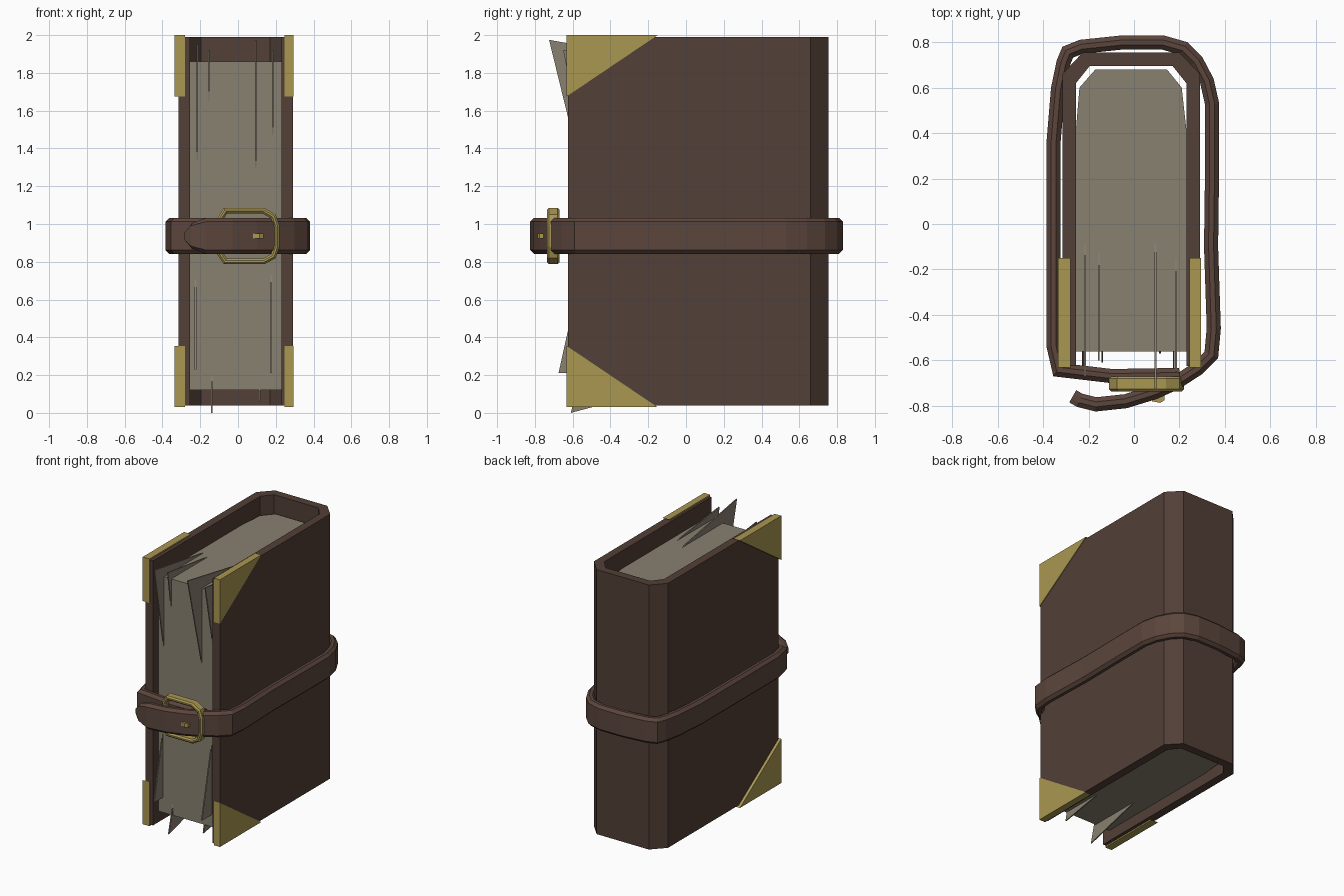
import bpy, bmesh
from mathutils import Vector

if "Cube" in bpy.data.objects:
    bpy.data.objects.remove(bpy.data.objects["Cube"])


def material(name, rgb):
    m = bpy.data.materials.new(name)
    m.diffuse_color = (*rgb, 1)
    m.use_nodes = True
    m.node_tree.nodes["Principled BSDF"].inputs["Base Color"].default_value = m.diffuse_color
    return m


LEATHER = material("leather", (0.085, 0.05, 0.038))
STRAP = material("strap_leather", (0.105, 0.06, 0.045))
PAPER = material("paper", (0.25, 0.22, 0.165))
BRASS = material("brass", (0.40, 0.31, 0.085))


def finish(name, bm, mat):
    bmesh.ops.recalc_face_normals(bm, faces=bm.faces)
    me = bpy.data.meshes.new(name)
    bm.to_mesh(me)
    bm.free()
    me.materials.append(mat)
    ob = bpy.data.objects.new(name, me)
    bpy.context.collection.objects.link(ob)
    return ob


def prism(name, pts, lo, hi, axis, mat):
    """Extrude a 2D outline along z (pts are x,y) or x (pts are y,z)."""
    bm = bmesh.new()

    def place(p, h):
        return (p[0], p[1], h) if axis == 'z' else (h, p[0], p[1])
    a = [bm.verts.new(place(p, lo)) for p in pts]
    b = [bm.verts.new(place(p, hi)) for p in pts]
    bm.faces.new(a)
    bm.faces.new(b)
    for i in range(len(pts)):
        j = (i + 1) % len(pts)
        bm.faces.new((a[i], a[j], b[j], b[i]))
    return finish(name, bm, mat)


def sweep(name, path, section, place, mat, closed=False, scales=None):
    """Sweep (depth, height) points along a clockwise outer path with mitred corners."""
    path = [Vector(p) for p in path]
    n, rings = len(path), []
    bm = bmesh.new()
    for i, p in enumerate(path):
        dirs = []
        if closed or i > 0:
            dirs.append((p - path[i - 1]).normalized())
        if closed or i < n - 1:
            dirs.append((path[(i + 1) % n] - p).normalized())
        normals = [Vector((d.y, -d.x)) for d in dirs]
        nrm = sum(normals, Vector((0, 0))) / len(normals)
        nrm = nrm / max(nrm.length_squared, 0.5)
        s = scales.get(i - n, 1) if scales else 1
        rings.append([bm.verts.new(place(p + nrm * d, h * s)) for d, h in section])
    m = len(section)
    for i in range(n if closed else n - 1):
        a, b = rings[i], rings[(i + 1) % n]
        for k in range(m):
            l = (k + 1) % m
            bm.faces.new((a[k], a[l], b[l], b[k]))
    if not closed:
        bm.faces.new(rings[0])
        bm.faces.new(rings[-1])
    return finish(name, bm, mat)


def bevelled(depth, half, c):
    return [(0, -half + c), (0, half - c), (c, half), (depth - c, half),
            (depth, half - c), (depth, -half + c), (depth - c, -half), (c, -half)]


# Cover: U-shaped shell with chamfered spine
prism("cover", [(-0.315, -0.625), (-0.315, 0.66), (-0.225, 0.755), (0.2, 0.755),
                (0.29, 0.66), (0.29, -0.625), (0.23, -0.625), (0.23, 0.62),
                (0.17, 0.695), (-0.195, 0.695), (-0.255, 0.62), (-0.255, -0.625)],
      0.04, 1.99, 'z', LEATHER)

# Page block
prism("page_block", [(-0.255, -0.56), (-0.255, 0.42), (-0.24, 0.6), (-0.17, 0.68),
                     (0.145, 0.68), (0.21, 0.6), (0.23, 0.42), (0.23, -0.56)],
      0.12, 1.86, 'z', PAPER)

# Loose sheets: thin corners poking out of the page block
sheets = [(-0.215, (-0.03, 1.85), (-0.67, 1.95), (-0.55, 1.28)),
          (-0.155, (-0.05, 1.85), (-0.60, 1.92), (-0.55, 1.58)),
          (0.095, (-0.03, 1.85), (-0.725, 1.975), (-0.56, 1.30)),
          (0.185, (-0.07, 1.85), (-0.65, 1.92), (-0.55, 1.42)),
          (-0.225, (-0.50, 0.23), (-0.66, 0.23), (-0.55, 0.75)),
          (0.175, (-0.50, 0.21), (-0.675, 0.21), (-0.56, 0.73)),
          (-0.14, (-0.14, 0.125), (-0.61, 0.0), (-0.55, 0.24)),
          (0.115, (-0.2, 0.125), (-0.57, 0.06), (-0.55, 0.16))]
for i, (x, *tri) in enumerate(sheets):
    prism(f"loose_sheet_{i + 1}", tri, x - 0.004, x + 0.004, 'x', PAPER)

# Brass corner guards
for side, lo, hi in (("left", -0.335, -0.28), ("right", 0.245, 0.295)):
    for level, z, tip in (("top", 2.0, 1.675), ("bottom", 0.03, 0.355)):
        prism(f"corner_guard_{level}_{side}", [(-0.632, z), (-0.15, z), (-0.632, tip)],
              lo, hi, 'x', BRASS)

# Strap: wraps the book once, then the tapered tail overlaps in front
strap_z = 0.937
strap = [(0.2, -0.695), (-0.1, -0.70), (-0.355, -0.67), (-0.385, -0.54), (-0.385, 0.36),
         (-0.365, 0.6), (-0.34, 0.72), (-0.315, 0.78), (-0.24, 0.81), (-0.05, 0.83),
         (0.13, 0.83), (0.235, 0.80), (0.30, 0.735), (0.35, 0.64), (0.375, 0.53),
         (0.375, 0.28), (0.37, -0.1), (0.382, -0.46), (0.37, -0.59), (0.30, -0.66),
         (0.20, -0.725), (0.1, -0.77), (-0.03, -0.81), (-0.17, -0.825),
         (-0.25, -0.805), (-0.285, -0.785)]
sweep("strap", strap, bevelled(0.062, 0.095, 0.02),
      lambda p, h: (p.x, p.y, strap_z + h), STRAP, scales={-2: 0.72, -1: 0.25})

# Buckle frame and prong
buckle = [(-0.11, 1.03), (-0.075, 1.085), (0.14, 1.085), (0.2, 1.05), (0.22, 0.99),
          (0.22, 0.88), (0.2, 0.82), (0.14, 0.787), (-0.075, 0.787), (-0.11, 0.84)]
sweep("buckle_frame", buckle, bevelled(0.03, 0.033, 0.01),
      lambda p, h: (p.x, -0.703 + h, p.y), BRASS, closed=True)
prism("buckle_prong", [(0.08, -0.68), (0.135, -0.68), (0.135, -0.775), (0.115, -0.787),
                       (0.08, -0.78)], strap_z - 0.014, strap_z + 0.014, 'z', BRASS)
